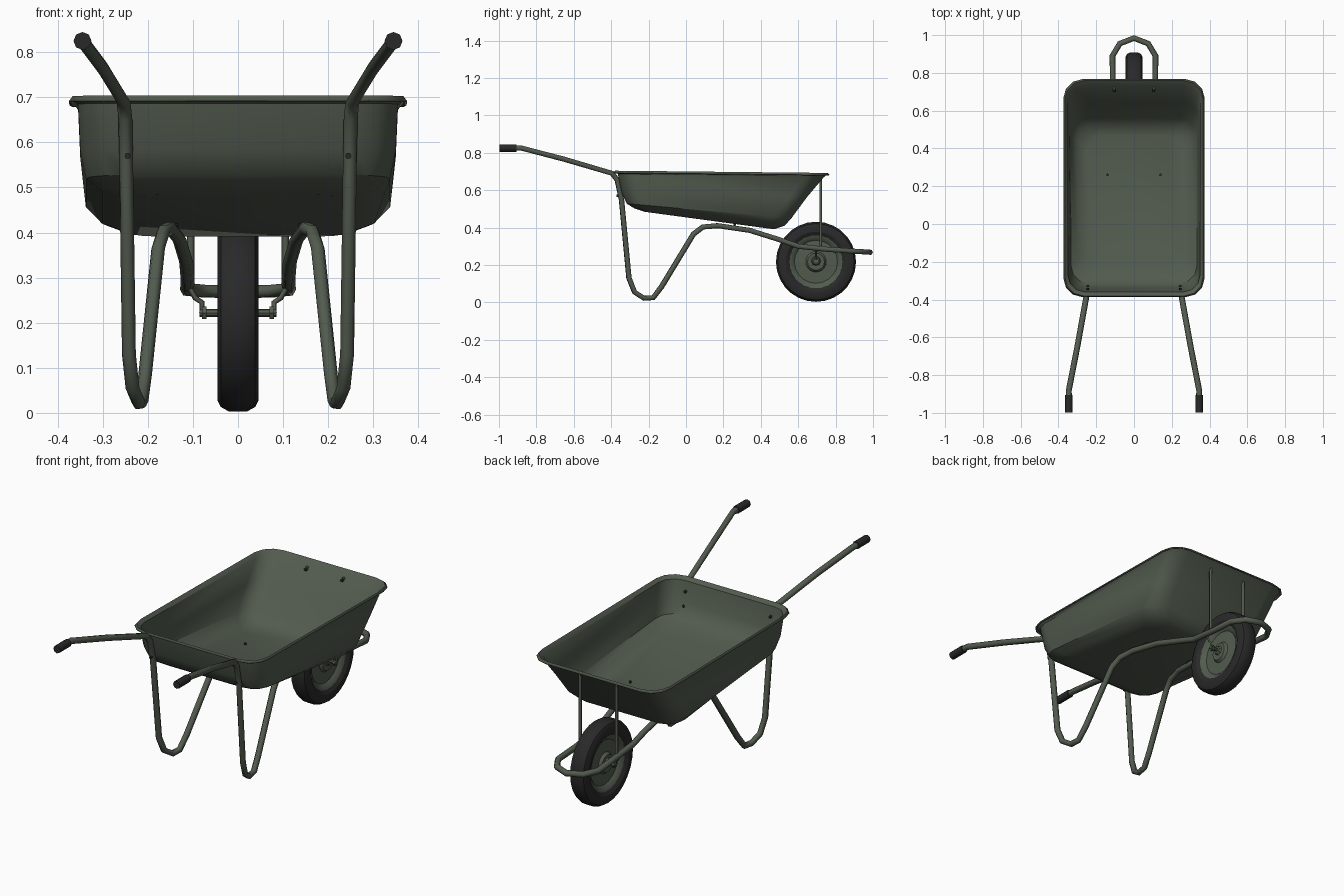
import bpy, bmesh, math
from mathutils import Vector

if "Cube" in bpy.data.objects:
    bpy.data.objects.remove(bpy.data.objects["Cube"])


def material(name, rgb):
    m = bpy.data.materials.new(name)
    m.diffuse_color = (*rgb, 1)
    m.use_nodes = True
    m.node_tree.nodes["Principled BSDF"].inputs["Base Color"].default_value = m.diffuse_color
    return m


GREEN = material("olive green paint", (0.085, 0.105, 0.077))
BLACK = material("black rubber", (0.022, 0.022, 0.023))


def finish(name, mesh, mat, angle=None):
    ob = bpy.data.objects.new(name, mesh)
    bpy.context.collection.objects.link(ob)
    mesh.materials.clear()
    mesh.materials.append(mat)
    if angle:
        bpy.ops.object.select_all(action='DESELECT')
        ob.select_set(True)
        bpy.context.view_layer.objects.active = ob
        bpy.ops.object.shade_smooth_by_angle(angle=math.radians(angle))
    return ob


def tube(name, pts, radius, mat, res=1, angle=None):
    """Sweep a low-sided round section along a path."""
    cu = bpy.data.curves.new(name + "_path", 'CURVE')
    cu.dimensions = '3D'
    cu.bevel_depth, cu.bevel_resolution, cu.use_fill_caps = radius, res, True
    sp = cu.splines.new('POLY')
    sp.points.add(len(pts) - 1)
    for p, co in zip(sp.points, pts):
        p.co = (*co, 1)
    tmp = bpy.data.objects.new(name + "_path", cu)
    bpy.context.collection.objects.link(tmp)
    dg = bpy.context.evaluated_depsgraph_get()
    mesh = bpy.data.meshes.new_from_object(tmp.evaluated_get(dg))
    bpy.data.objects.remove(tmp)
    return finish(name, mesh, mat, angle)


def loft(bm, rings, closed=False):
    """Bridge successive rings of coordinates with quads."""
    vs = [[bm.verts.new(c) for c in r] for r in rings]
    n = len(vs[0])
    pairs = list(zip(vs, vs[1:])) + ([(vs[-1], vs[0])] if closed else [])
    for a, b in pairs:
        for i in range(n):
            j = (i + 1) % n
            bm.faces.new((a[i], a[j], b[j], b[i]))
    return vs


def lathe(name, profile, centre, mat, segs, closed=False, angle=30):
    """Revolve (x, radius) points about an axis along x."""
    bm = bmesh.new()
    rings = [[Vector(centre) + Vector((x, r * math.cos(t), r * math.sin(t)))
              for t in (2 * math.pi * k / segs for k in range(segs))] for x, r in profile]
    vs = loft(bm, rings, closed)
    if not closed:
        bm.faces.new(vs[0])
        bm.faces.new(vs[-1])
    bmesh.ops.recalc_face_normals(bm, faces=bm.faces)
    mesh = bpy.data.meshes.new(name)
    bm.to_mesh(mesh)
    bm.free()
    return finish(name, mesh, mat, angle)


# Tray: rounded rectangles lofted from the rolled rim down to the sloping floor
def tray_ring(y0, y1, hx, r, z0, z1):
    pts = []
    for cx, cy, a0 in ((hx - r, y1 - r, 0), (r - hx, y1 - r, 90),
                       (r - hx, y0 + r, 180), (hx - r, y0 + r, 270)):
        for k in range(4):
            a = math.radians(a0 + 30 * k)
            x, y = cx + r * math.cos(a), cy + r * math.sin(a)
            pts.append((x, y, z0 + (z1 - z0) * (y - y0) / (y1 - y0)))
    return pts


bm = bmesh.new()
rings = loft(bm, [tray_ring(*p) for p in (
    (-0.385, 0.765, 0.372, 0.10, 0.692, 0.680),
    (-0.380, 0.758, 0.366, 0.10, 0.701, 0.689),
    (-0.362, 0.735, 0.352, 0.09, 0.688, 0.672),
    (-0.340, 0.645, 0.347, 0.09, 0.585, 0.565),
    (-0.315, 0.560, 0.335, 0.09, 0.530, 0.450),
    (-0.275, 0.525, 0.300, 0.09, 0.505, 0.412),
    (-0.220, 0.470, 0.250, 0.08, 0.487, 0.394))])
bm.faces.new(rings[-1])
bmesh.ops.recalc_face_normals(bm, faces=bm.faces)
mesh = bpy.data.meshes.new("tray")
bm.to_mesh(mesh)
bm.free()
tray = finish("tray", mesh, GREEN, 35)
mod = tray.modifiers.new("sheet_thickness", 'SOLIDIFY')
mod.thickness, mod.offset = 0.006, 0

# Frame: one bent tube, handle - leg - under tray - front loop - mirrored back
half = [(0.345, -0.97, 0.825), (0.345, -0.88, 0.825), (0.300, -0.65, 0.765),
        (0.254, -0.395, 0.690), (0.250, -0.368, 0.655), (0.248, -0.345, 0.55),
        (0.242, -0.305, 0.13), (0.234, -0.275, 0.055), (0.220, -0.225, 0.022),
        (0.214, -0.175, 0.025), (0.206, -0.13, 0.085), (0.177, 0.04, 0.365),
        (0.165, 0.09, 0.403), (0.150, 0.17, 0.410), (0.130, 0.34, 0.385),
        (0.115, 0.50, 0.335), (0.112, 0.60, 0.300), (0.112, 0.75, 0.284),
        (0.114, 0.89, 0.274), (0.075, 0.955, 0.270), (0.0, 0.984, 0.268)]
path = half + [(-x, y, z) for x, y, z in reversed(half[:-1])]
tube("frame", path, 0.0155, GREEN)

# Wheel: tyre, dished rim and axle
WC = (0, 0.695, 0.217)
tyre = [(-0.034, 0.140), (-0.046, 0.160), (-0.046, 0.188), (-0.038, 0.204), (-0.020, 0.214)]
lathe("tyre", tyre + [(-x, r) for x, r in reversed(tyre)], WC, BLACK, 28, closed=True)
disc = [(-0.034, 0.045), (-0.020, 0.055), (-0.016, 0.115), (-0.032, 0.132), (-0.036, 0.146)]
lathe("wheel_rim", disc + [(-x, r) for x, r in reversed(disc)], WC, GREEN, 20)
AC = (0, 0.695, 0.222)
lathe("axle", [(-0.085, 0.009), (0.085, 0.009)], AC, GREEN, 8)

for side, s in (("right", 1), ("left", -1)):
    # Handle grip with a rounded end
    lathe_pts = [(s * 0.345, -0.998, 0.825), (s * 0.345, -0.905, 0.825)]
    tube(side + "_grip", lathe_pts, 0.020, BLACK, 2, 50)
    # Axle nuts and bracket
    lathe(side + "_axle_nut", [(s * 0.070, 0.016), (s * 0.080, 0.016)], AC, GREEN, 6)
    lathe(side + "_hub_washer", [(s * 0.034, 0.026), (s * 0.044, 0.020)], AC, GREEN, 8)
    tube(side + "_axle_bracket", [(s * 0.106, 0.695, 0.275), (s * 0.095, 0.695, 0.255),
         (s * 0.080, 0.695, 0.245), (s * 0.080, 0.695, 0.222)], 0.006, GREEN, 0)
    # Tray support strut
    tube(side + "_strut", [(s * 0.105, 0.720, 0.285), (s * 0.105, 0.720, 0.665)], 0.008, GREEN)
    # Bolt heads on the floor, front wall and back wall
    for part, a, b in (
            ("floor_bolt", (0.14, 0.26, 0.410), (0.14, 0.26, 0.434)),
            ("front_bolt", (0.105, 0.725, 0.650), (0.105, 0.700, 0.655)),
            ("back_bolt_low", (0.245, -0.372, 0.570), (0.245, -0.325, 0.570)),
            ("back_bolt_high", (0.245, -0.372, 0.640), (0.245, -0.338, 0.640))):
        tube(f"{side}_{part}", [(s * a[0], *a[1:]), (s * b[0], *b[1:])], 0.007, BLACK)
